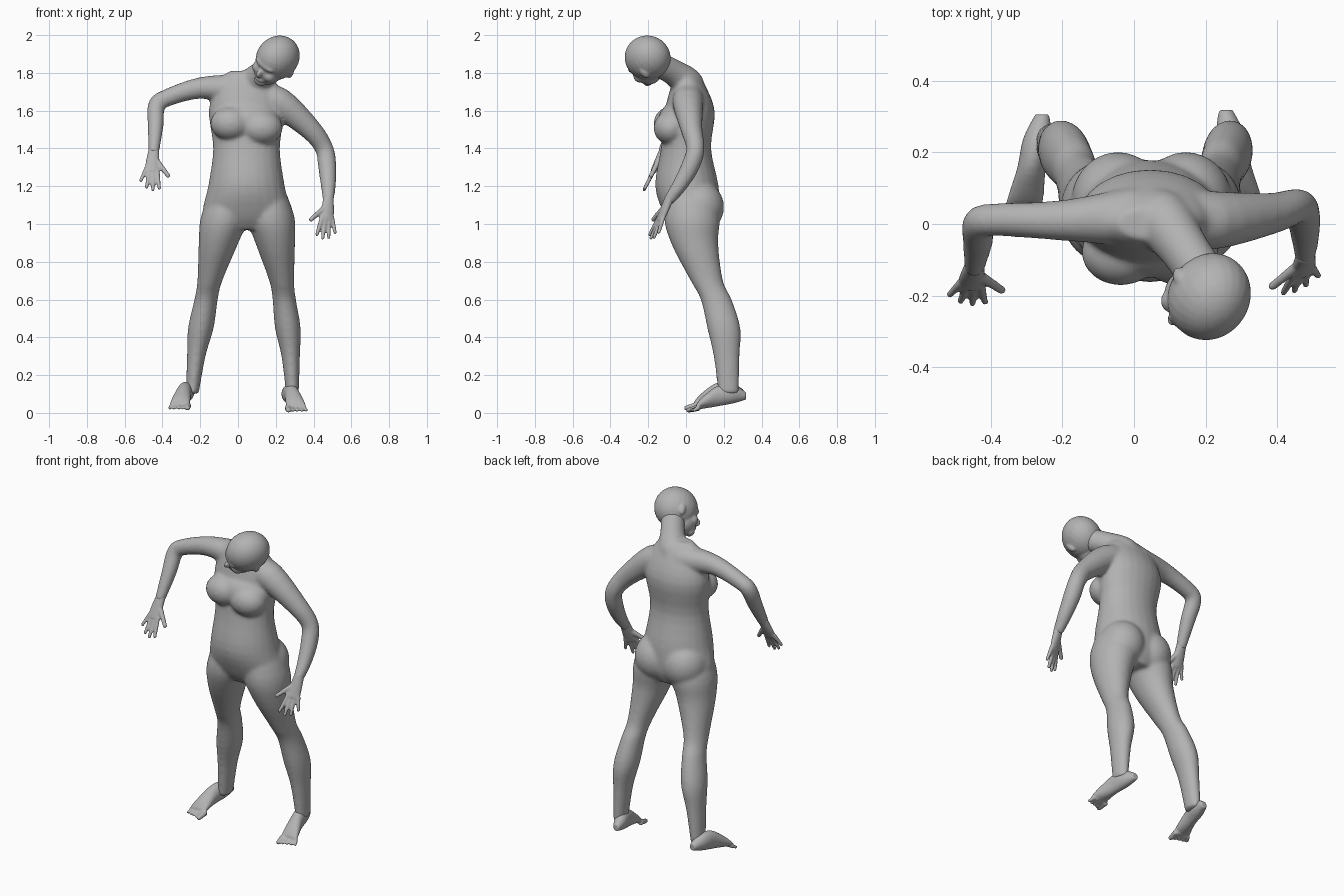
import bpy, bmesh, math
from mathutils import Vector, Matrix

default_cube = bpy.data.objects.get("Cube")
if default_cube:
    bpy.data.objects.remove(default_cube)

skin = bpy.data.materials.new("plain grey")
skin.use_nodes = True
skin.diffuse_color = (.45, .45, .45, 1)
skin.node_tree.nodes["Principled BSDF"].inputs["Base Color"].default_value = skin.diffuse_color

bm = bmesh.new()
side_axis, depth_axis, height_axis = Matrix.Identity(3)


def spline(rows, steps=4):
    """Smooth curve through rows of numbers."""
    smooth = []
    for i in range(len(rows) - 1):
        before, start, end = rows[max(i - 1, 0)], rows[i], rows[i + 1]
        after = rows[min(i + 2, len(rows) - 1)]
        for step in range(steps):
            t = step / steps
            smooth.append([b + t * ((c - a) + t * (2 * a - 5 * b + 4 * c - d + t * (3 * b - a - 3 * c + d))) / 2
                           for a, b, c, d in zip(before, start, end, after)])
    return smooth + [rows[-1]]


def loft(rows, across=None, along=None, sides=24):
    """Closed tube through rows (x, y, z, half width, half depth); it follows the path if no axes are given."""
    rows = spline(rows)
    points = [Vector(row[:3]) for row in rows]
    rings = []
    for i, row in enumerate(rows):
        u, v = across, along
        if across is None:
            tangent = (points[min(i + 1, len(points) - 1)] - points[max(i - 1, 0)]).normalized()
            u = tangent.cross(depth_axis if abs(tangent.y) < .8 else side_axis).normalized()
            v = tangent.cross(u)
        ring = []
        for k in range(sides):
            angle = math.tau * k / sides
            ring.append(bm.verts.new(points[i] + u * math.cos(angle) * row[3] + v * math.sin(angle) * row[-1]))
        rings.append(ring)
    for lower, upper in zip(rings, rings[1:]):
        for k in range(sides):
            bm.faces.new((lower[k - 1], lower[k], upper[k], upper[k - 1]))
    bm.faces.new(rings[0][::-1])
    bm.faces.new(rings[-1])


def blob(centre, radii, frame=Matrix.Identity(3)):
    matrix = Matrix.Translation(centre) @ frame.to_4x4() @ Matrix.Diagonal(radii).to_4x4()
    bmesh.ops.create_uvsphere(bm, u_segments=24, v_segments=16, radius=1, matrix=matrix)


def digit(base, tip, radius):
    """Finger or toe with a rounded, slimmer tip."""
    loft([(*base, radius), (*tip, radius * .75)], sides=12)
    blob(tip, [radius * .75] * 3)


def hand(wrist, aim, thumb_side):
    """Palm, four fanned fingers and a thumb."""
    wrist, aim = Vector(wrist), Vector(aim).normalized()
    normal = aim.cross(Vector(thumb_side)).normalized()
    across = normal.cross(aim)

    def place(reach, spread):
        return wrist + aim * reach + across * spread

    loft([(*place(-.03, 0), .027, .025), (*place(.05, 0), .036, .02), (*place(.11, 0), .038, .015)], across, normal)
    digit(place(.03, .01), place(.125, .09), .016)
    for finger in (-1.5, -.5, .5, 1.5):
        length = .215 - .012 * (finger - .5) ** 2
        digit(place(.09, finger * .018), place(length, finger * .034), .013)


def fuse_parts(name, voxel, relaxing):
    """Turn the shapes gathered so far into one continuous skin."""
    bmesh.ops.recalc_face_normals(bm, faces=bm.faces)
    mesh = bpy.data.meshes.new(name)
    bm.to_mesh(mesh)
    bm.clear()
    mesh.materials.append(skin)
    part = bpy.data.objects.new(name, mesh)
    bpy.context.scene.collection.objects.link(part)
    fuse = part.modifiers.new("fuse", 'REMESH')
    fuse.mode = 'VOXEL'
    fuse.voxel_size = voxel
    fuse.use_smooth_shade = True
    relax = part.modifiers.new("relax", 'SMOOTH')
    relax.factor = .5
    relax.iterations = relaxing


# Torso from crotch to collar: height, depth position, half width, half depth
torso = [(.97, .04, .13, .1), (1.05, .03, .23, .145), (1.2, .005, .203, .168), (1.4, 0, .177, .133),
         (1.6, .02, .2, .132), (1.75, .01, .155, .083), (1.81, 0, .09, .045)]
loft([(.045, y, z, width, depth) for z, y, width, depth in torso], side_axis, depth_axis)

# Leg: spread from the middle, depth position, height, half width
leg = [(.1, .01, 1.25, .06), (.12, .03, 1.05, .125), (.15, .045, .9, .105), (.19, .11, .7, .066),
       (.207, .16, .6, .062), (.23, .2, .45, .068), (.25, .215, .3, .049), (.265, .225, .1, .034)]

# Chest mass under both breasts
blob((.045, -.04, 1.54), (.185, .11, .11))
for side in (1, -1):
    # Breast, buttock and leg
    blob((.045 + side * .082, -.08, 1.52 - side * .012), (.11, .092, .09))
    blob((.05 + side * .095, .065, 1.09), (.13, .137, .14))
    loft([(.02 + .03 * z + side * spread, y, z, width, width + .02) for spread, y, z, width in leg],
         side_axis, depth_axis)

# Raised right arm and lowered left arm
right_wrist, left_wrist = (-.447, -.125, 1.375), (.478, -.095, 1.12)
loft([(0, .02, 1.71, .085), (-.2, .01, 1.72, .057), (-.39, .012, 1.662, .046), (-.433, 0, 1.62, .046),
      (-.436, -.05, 1.52, .042), (*right_wrist, .029)])
loft([(.1, .02, 1.67, .08), (.22, .01, 1.64, .082), (.385, .03, 1.5, .058), (.456, .05, 1.4, .049),
      (.472, .025, 1.31, .049), (.478, -.03, 1.21, .041), (*left_wrist, .029)])

# Neck
loft([(.04, .02, 1.66, .08), (.08, .01, 1.74, .085), (.14, -.07, 1.805, .069), (.2, -.16, 1.85, .068)])
fuse_parts("body", .009, 14)

# Hands
hand(right_wrist, (-.02, -.09, -.18), side_axis)
hand(left_wrist, (-.015, -.09, -.21), (-.9, -.4, 0))
fuse_parts("hands", .006, 4)

# Foot: depth position, height, half width, half height
foot = [(.318, .09, .02, .02), (.25, .1, .04, .05), (.17, .09, .04, .055),
        (.09, .055, .05, .033), (.055, .033, .053, .014)]


def foot_place(side, y, z, sideways=0):
    lift = .006 * (1 - side)
    return side * (.32 - .2 * y + sideways), y - lift, z + lift


for side in (1, -1):
    loft([(*foot_place(side, y, z), width, height) for y, z, width, height in foot], side_axis, height_axis)
    for toe in range(5):
        spread = toe - 2
        digit(foot_place(side, .07, .028, spread * .021),
              foot_place(side, .014 + .007 * toe, .014, spread * .025), .012 if toe else .018)
fuse_parts("feet", .006, 4)

# Head, turned aside and bowed: its own axes point left, back and up
facing = Vector((-.63, -.68, -.37)).normalized()
left = Vector((.26, -.63, .73)).cross(facing).normalized()
turn = Matrix((left, -facing, facing.cross(left))).transposed()


def on_head(position, radii):
    blob(Vector((.21, -.203, 1.88)) + turn @ Vector(position), radii, turn)


on_head((0, 0, 0), (.11, .126, .121))            # skull
on_head((0, -.055, -.06), (.077, .074, .08))     # jaw
on_head((0, -.1, -.115), (.035, .03, .025))      # chin
on_head((0, -.11, 0), (.06, .02, .02))           # brow
on_head((0, -.13, -.05), (.016, .027, .025))     # nose
on_head((0, -.118, -.09), (.03, .018, .012))     # lips
for side in (1, -1):
    on_head((side * .04, -.09, -.055), (.035, .035, .035))   # cheek
    on_head((side * .104, 0, -.03), (.014, .02, .034))       # ear
fuse_parts("head", .006, 6)
bm.free()
